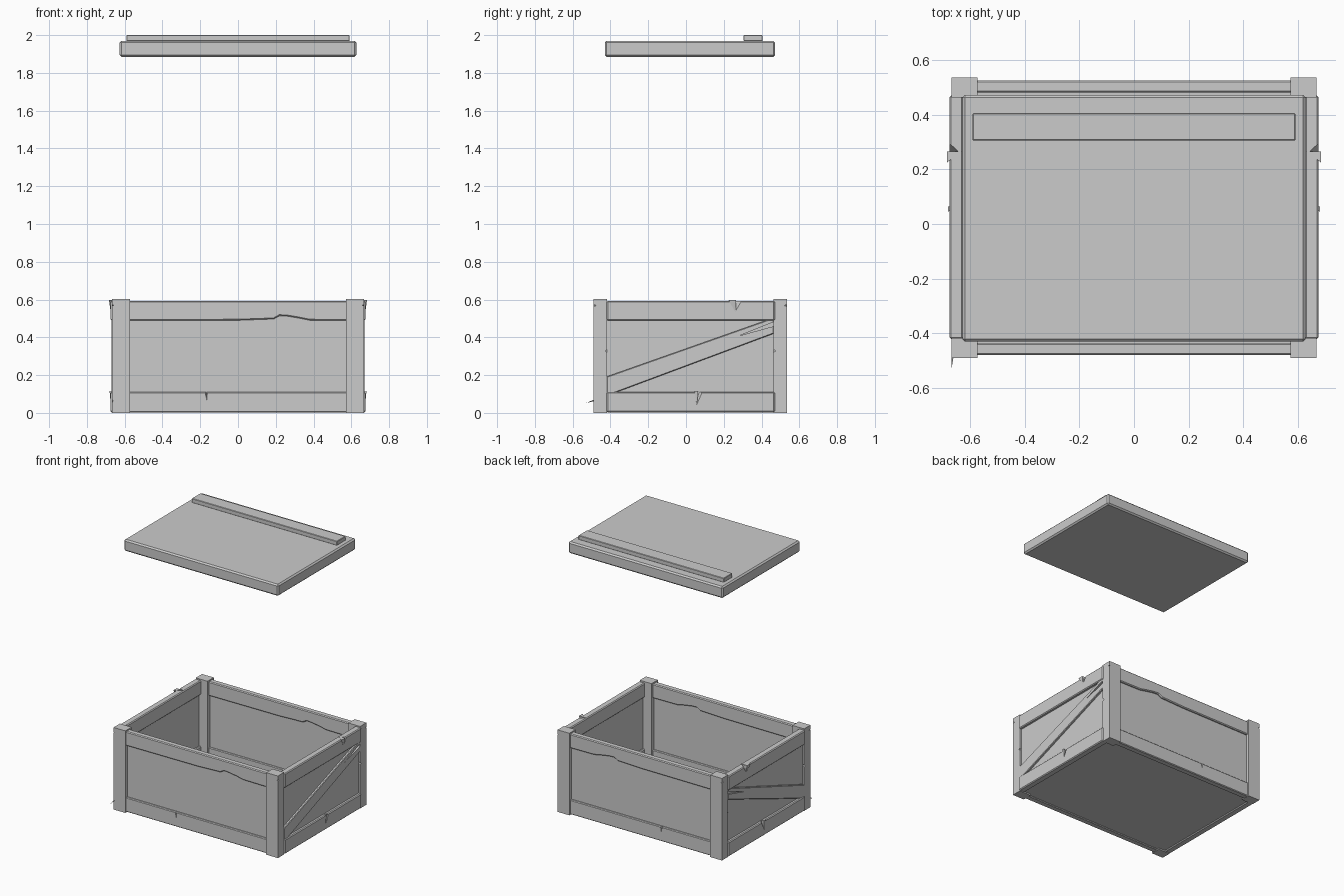
import bpy, bmesh
from mathutils import Vector

if "Cube" in bpy.data.objects:
    bpy.data.objects.remove(bpy.data.objects["Cube"])

CY = 0.023  # the crate body sits slightly behind the origin


def to_object(name, bm):
    bmesh.ops.recalc_face_normals(bm, faces=bm.faces)
    me = bpy.data.meshes.new(name)
    bm.to_mesh(me)
    bm.free()
    ob = bpy.data.objects.new(name, me)
    bpy.context.collection.objects.link(ob)
    return ob


def prism(name, pts, axis, d0, d1, bevel=0.0):
    """Extrude a 2D outline along x (pts are y,z) or y (pts are x,z)."""
    bm = bmesh.new()
    place = (lambda p, d: (d, p[0], p[1])) if axis == 'x' else (lambda p, d: (p[0], d, p[1]))
    face = bm.faces.new([bm.verts.new(place(p, d0)) for p in pts])
    ext = bmesh.ops.extrude_face_region(bm, geom=[face])
    move = Vector(place((0, 0), d1 - d0))
    bmesh.ops.translate(bm, vec=move, verts=[g for g in ext['geom'] if isinstance(g, bmesh.types.BMVert)])
    if bevel:
        bmesh.ops.recalc_face_normals(bm, faces=bm.faces)
        sharp = [e for e in bm.edges if e.calc_face_angle(0) > 0.7]
        bmesh.ops.bevel(bm, geom=sharp, offset=bevel, segments=1, affect='EDGES', profile=0.5)
    return to_object(name, bm)


def box(name, x0, x1, y0, y1, z0, z1, bevel=0.0):
    return prism(name, [(x0, z0), (x1, z0), (x1, z1), (x0, z1)], 'y', y0, y1, bevel)


def shard(name, pts):
    bm = bmesh.new()
    for p in pts:
        bm.verts.new(p)
    bmesh.ops.convex_hull(bm, input=bm.verts)
    return to_object(name, bm)


def cut(target, cutter):
    cutter.hide_render = True
    mod = target.modifiers.new("notch", 'BOOLEAN')
    mod.operation = 'DIFFERENCE'
    mod.solver = 'EXACT'
    mod.object = cutter
    bpy.context.view_layer.objects.active = target
    bpy.ops.object.modifier_apply(modifier=mod.name)
    bpy.data.objects.remove(cutter)


# Lid with its single batten, floating above
box("lid", -0.627, 0.627, -0.43, 0.472, 1.885, 1.97, 0.01)
box("lid_batten", -0.59, 0.59, 0.305, 0.405, 1.968, 2.0, 0.003)

# Floor
box("floor", -0.645, 0.645, CY - 0.475, CY + 0.475, 0.01, 0.03)

# Corner posts
for sx, side in ((-1, "left"), (1, "right")):
    for sy, end in ((-1, "front"), (1, "back")):
        xs = sorted((sx * 0.572, sx * 0.667))
        ys = sorted((CY + sy * 0.44, CY + sy * 0.513))
        post = box(f"{end}_{side}_post", *xs, *ys, 0, 0.602)
        y = CY + sy * 0.44
        # chips on the outer post face beside the brace and near the top
        for z, r in ((0.32, 0.018), (0.565, 0.007)):
            yc = y + sy * (0.0 if z < 0.5 else 0.068)
            cut(post, shard("chip", [(sx * 0.68, yc - 0.02, z), (sx * 0.68, yc + 0.02, z),
                                     (sx * 0.68, yc, z - r), (sx * 0.65, yc, z + r),
                                     (sx * 0.68, yc, z + r)]))

# Front and back walls
for s, end in ((-1, "front"), (1, "back")):
    Y = lambda h: CY + s * h
    prism(f"{end}_panel", [(-0.65, 0.02), (0.65, 0.02), (0.65, 0.57), (-0.65, 0.57)],
          'y', Y(0.468), Y(0.488))
    # top rail with its splintered lower edge
    top = [(-0.59, 0.488), (0.0, 0.49), (0.19, 0.497), (0.22, 0.514), (0.26, 0.512),
           (0.32, 0.502), (0.38, 0.49), (0.59, 0.488), (0.59, 0.593), (-0.59, 0.593)]
    prism(f"{end}_top_rail", top, 'y', Y(0.457), Y(0.502), 0.006)
    low = prism(f"{end}_bottom_rail", [(-0.59, 0.003), (0.59, 0.003), (0.59, 0.11), (-0.59, 0.11)],
                'y', Y(0.457), Y(0.502), 0.005)
    cut(low, shard("nick", [(-0.18, Y(0.51), 0.12), (-0.158, Y(0.51), 0.12),
                            (-0.168, Y(0.48), 0.12), (-0.165, Y(0.506), 0.06)]))

# Left and right walls
Y0, Y1 = CY - 0.443, CY + 0.447
for s, side in ((-1, "left"), (1, "right")):
    prism(f"{side}_panel", [(CY - 0.475, 0.02), (CY + 0.475, 0.02), (CY + 0.475, 0.57), (CY - 0.475, 0.57)],
          'x', s * 0.64, s * 0.654)
    top = prism(f"{side}_top_rail", [(Y0, 0.488), (Y1, 0.488), (Y1, 0.593), (Y0, 0.593)],
                'x', s * 0.625, s * 0.674, 0.006)
    low = prism(f"{side}_bottom_rail", [(Y0, 0.003), (Y1, 0.003), (Y1, 0.11), (Y0, 0.11)],
                'x', s * 0.625, s * 0.674, 0.006)
    # broken wedges in both rails
    cut(top, shard("notch", [(s * 0.63, 0.265, 0.61), (s * 0.685, 0.265, 0.61),
                             (s * 0.685, 0.315, 0.61), (s * 0.68, 0.265, 0.535)]))
    shard(f"{side}_top_splinter", [(s * 0.63, 0.265, 0.597), (s * 0.683, 0.225, 0.597),
                                   (s * 0.683, 0.265, 0.597), (s * 0.674, 0.262, 0.532)])
    cut(low, shard("notch", [(s * 0.64, 0.065, 0.12), (s * 0.68, 0.045, 0.12),
                             (s * 0.68, 0.095, 0.12), (s * 0.677, 0.055, 0.035)]))
    shard(f"{side}_bottom_splinter", [(s * 0.65, 0.06, 0.11), (s * 0.68, 0.045, 0.115),
                                      (s * 0.68, 0.065, 0.115), (s * 0.673, 0.058, 0.04)])
    # diagonal brace, low at the front and high at the back, with a crack
    brace = prism(f"{side}_brace", [(-0.42, 0.192), (-0.42, 0.105), (-0.38, 0.105), (0.465, 0.42),
                                    (0.465, 0.495), (0.44, 0.495)],
                  'x', s * 0.645, s * 0.669, 0.004)
    cut(brace, prism("crack", [(0.28, 0.408), (0.48, 0.463), (0.48, 0.487)], 'x', s * 0.656, s * 0.69))

# Loose sliver at the front left corner foot
shard("foot_sliver", [(-0.667, -0.488, 0.07), (-0.664, -0.488, 0.062),
                      (-0.660, -0.488, 0.068), (-0.667, -0.53, 0.052)])
